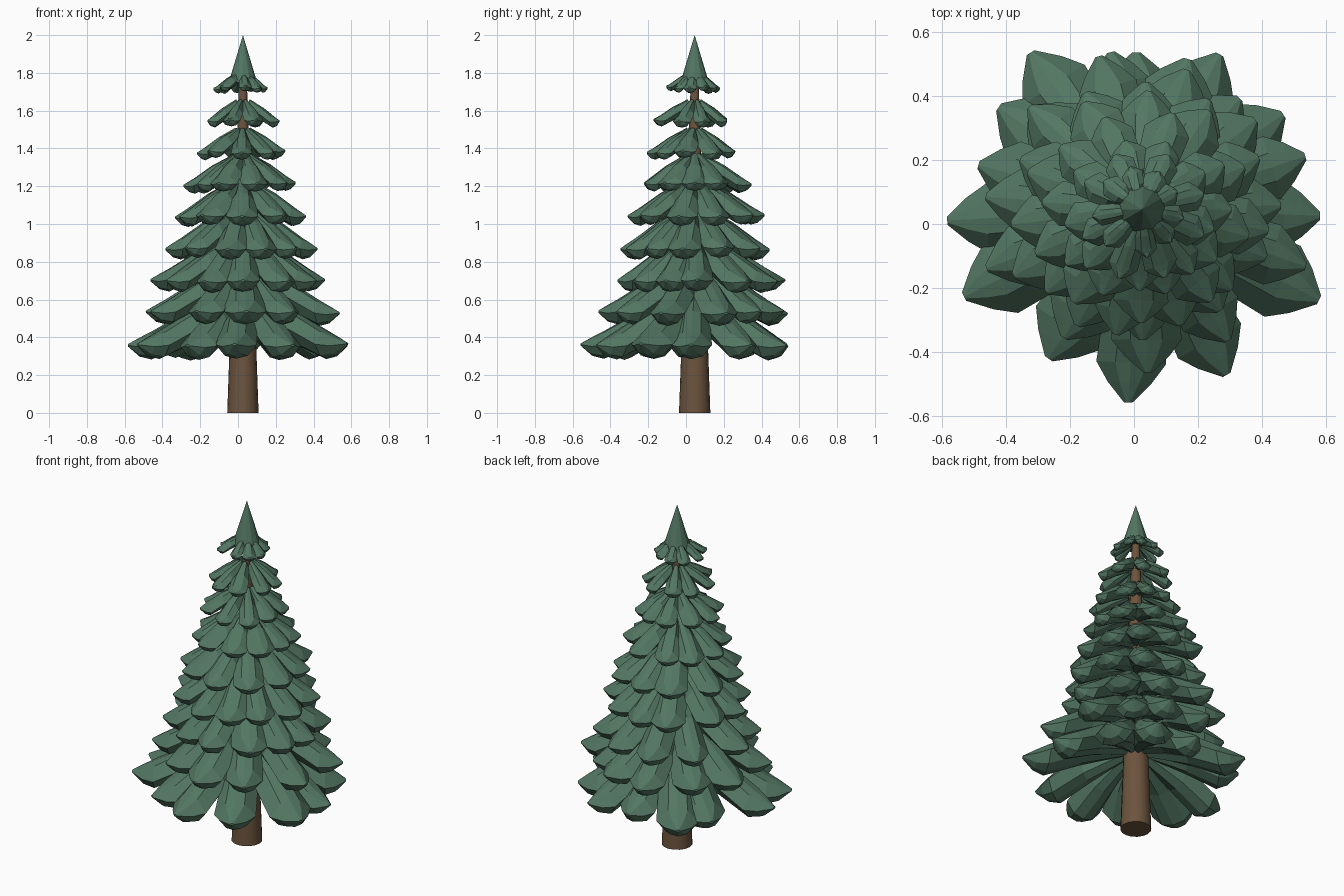
import bpy, bmesh, math, random
from mathutils import Vector

random.seed(7)
if "Cube" in bpy.data.objects:
    bpy.data.objects.remove(bpy.data.objects["Cube"], do_unlink=True)

CX, CY = 0.026, 0.046      # trunk axis


def material(name, rgb):
    mat = bpy.data.materials.new(name)
    mat.use_nodes = True
    mat.diffuse_color = (*rgb, 1)
    mat.node_tree.nodes["Principled BSDF"].inputs["Base Color"].default_value = (*rgb, 1)
    return mat


GREEN = material("pine green", (0.086, 0.182, 0.123))
BROWN = material("bark brown", (0.15, 0.088, 0.048))


def finish(name, bm, mat):
    bmesh.ops.recalc_face_normals(bm, faces=bm.faces)
    mesh = bpy.data.meshes.new(name)
    bm.to_mesh(mesh)
    bm.free()
    mesh.materials.append(mat)
    obj = bpy.data.objects.new(name, mesh)
    bpy.context.collection.objects.link(obj)
    return obj


def cone(name, z0, z1, r0, r1, sides, mat):
    bm = bmesh.new()
    bmesh.ops.create_cone(bm, cap_ends=True, segments=sides, radius1=r0, radius2=r1, depth=z1 - z0)
    bmesh.ops.translate(bm, verts=bm.verts, vec=(CX, CY, (z0 + z1) / 2))
    return finish(name, bm, mat)


# Cross-section of a bough: (half-width factor, height from underside 0 to ridge 1)
SECTION = [(-0.45, 0.94), (0, 1), (0.45, 0.94), (1, 0.5), (0.55, 0.1), (0, 0), (-0.55, 0.1), (-1, 0.5)]


def add_bough(bm, angle, reach, tip_z, top_z, drop, width):
    """Lofted leaf-shaped bough sloping down from the trunk to a blunt tip."""
    out = Vector((math.cos(angle), math.sin(angle), 0))
    side = Vector((-out.y, out.x, 0))
    inner = min(0.04, reach * 0.2)
    rise = top_z - tip_z
    # (position along bough, half-width, ridge height, underside height)
    stations = [
        (0.0, 0.42, top_z, tip_z + rise * 0.3),
        (0.45, 0.88, tip_z + rise * 0.62, tip_z + rise * 0.25 - drop * 0.9),
        (0.78, 1.0, tip_z + rise * 0.25, tip_z - drop),
        (0.89, 0.63, tip_z + rise * 0.14, tip_z - drop * 0.8),
        (1.0, 0.12, tip_z + 0.006, tip_z - 0.006),
    ]
    skew = random.uniform(-0.12, 0.12) * width
    rings = []
    for t, w, hi, lo in stations:
        r = inner + (reach - inner) * t
        ring = []
        for s, h in SECTION:
            p = out * r + side * (s * w * width / 2 + skew * t)
            ring.append(bm.verts.new((CX + p.x, CY + p.y, lo + (hi - lo) * h)))
        rings.append(ring)
    n = len(SECTION)
    for a, b in zip(rings, rings[1:]):
        for i in range(n):
            j = (i + 1) % n
            bm.faces.new((a[i], a[j], b[j], b[i]))
    bm.faces.new(rings[0])
    bm.faces.new(rings[-1])


# Trunk and crown
trunk = cone("trunk", 0, 1.78, 0.083, 0.02, 16, BROWN)
bpy.context.view_layer.objects.active = trunk
trunk.select_set(True)
bpy.ops.object.shade_smooth_by_angle(angle=math.radians(35))
cone("crown_tip", 1.75, 2.0, 0.075, 0.0, 12, GREEN)

# Two lowest tiers: each bough's direction in degrees and reach
LAYOUT = {
    0: [(-93, 0.605), (-61, 0.58), (-27, 0.62), (0, 0.555), (32, 0.53), (61, 0.54),
        (92, 0.49), (123, 0.60), (146, 0.55), (182, 0.61), (207, 0.62), (235, 0.55)],
    1: [(-90, 0.51), (-57, 0.49), (-17, 0.54), (17, 0.535), (46, 0.46), (74, 0.49),
        (103, 0.50), (135, 0.47), (164, 0.53), (200, 0.52), (237, 0.47)],
}


def even_layout(k, count, reach, lean_x, lean_y):
    """Evenly spaced boughs with slight irregularity, leaning to one side."""
    boughs = []
    for i in range(count):
        degrees = (i + 0.5 * (k % 2)) * 360 / count - 90 + random.uniform(-5, 5)
        angle = math.radians(degrees)
        lean = lean_x * math.cos(angle) + lean_y * math.sin(angle)
        boughs.append((degrees, reach * random.uniform(0.95, 1.03) + lean))
    return boughs


# Shape of each tier upward: rise of ridge, underside drop, bough width
TIERS = [(0.29, 0.075, 0.23), (0.27, 0.066, 0.21), (0.25, 0.060, 0.19),
         (0.23, 0.055, 0.18), (0.20, 0.050, 0.17), (0.165, 0.042, 0.145),
         (0.13, 0.036, 0.12), (0.11, 0.034, 0.10), (0.085, 0.024, 0.072)]

# Even tiers from the third up: boughs, reach, lean in x and y
EVEN = [(11, 0.455, -0.02, 0.03), (11, 0.405, -0.01, 0.01), (10, 0.365, -0.01, 0.01),
        (10, 0.297, -0.02, 0.015), (9, 0.24, -0.01, -0.02), (8, 0.207, 0, -0.02),
        (9, 0.145, -0.015, -0.005)]
for k, spec in enumerate(EVEN, start=2):
    LAYOUT[k] = even_layout(k, *spec)

for k, (rise, drop, width) in enumerate(TIERS):
    bm = bmesh.new()
    tip_z = 0.36 + 0.17 * k
    for degrees, reach in LAYOUT[k]:
        jitter = random.uniform(-0.008, 0.008)
        add_bough(bm, math.radians(degrees), reach, tip_z + jitter, tip_z + rise,
                  drop, width * random.uniform(0.92, 1.08))
    finish(f"bough_tier_{k + 1}", bm, GREEN)
